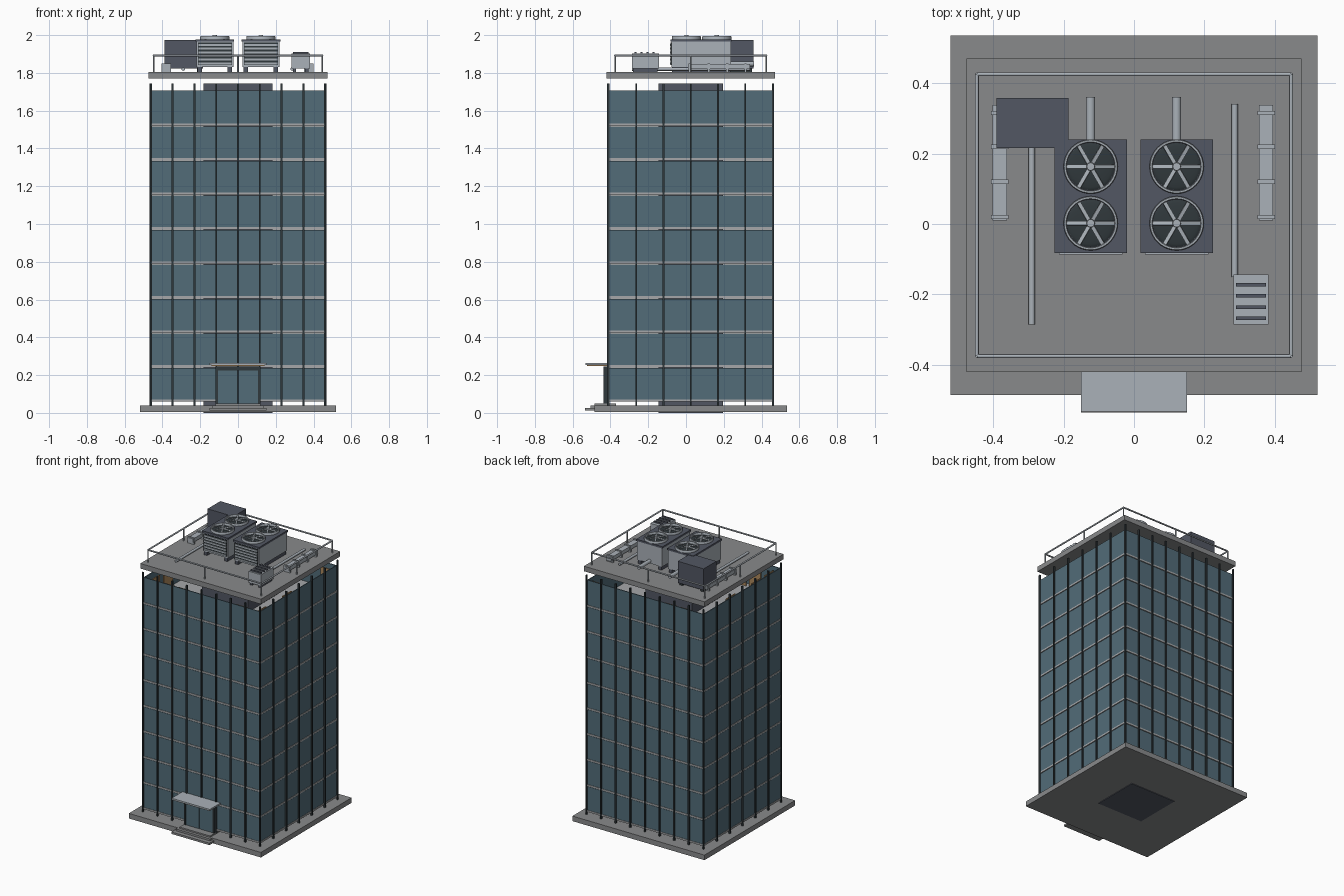
import bpy, bmesh, math, random
from mathutils import Vector, Matrix

if "Cube" in bpy.data.objects:
    bpy.data.objects.remove(bpy.data.objects["Cube"])

random.seed(4)
CY = 0.025                      # tower centre in y
HX, HY = 0.459, 0.433           # half size of the glass faces
Z0, PITCH, FLOORS = 0.068, 0.1825, 9


def mat(name, r, g, b):
    m = bpy.data.materials.new(name)
    m.diffuse_color = (r, g, b, 1)
    m.use_nodes = True
    m.node_tree.nodes["Principled BSDF"].inputs["Base Color"].default_value = m.diffuse_color
    return m


CONCRETE = mat("concrete", 0.25, 0.255, 0.26)
GLASS = mat("blue_glass", 0.085, 0.15, 0.19)
FRAME = mat("dark_frame", 0.03, 0.04, 0.045)
METAL = mat("light_metal", 0.40, 0.44, 0.48)
DARK = mat("dark_metal", 0.085, 0.095, 0.125)
LEDGE = mat("floor_grey", 0.38, 0.39, 0.40)
WARM = mat("warm_panel", 0.42, 0.25, 0.11)


def finish(name, bm, material, smooth=False):
    me = bpy.data.meshes.new(name)
    bm.to_mesh(me)
    bm.free()
    ob = bpy.data.objects.new(name, me)
    bpy.context.collection.objects.link(ob)
    me.materials.append(material)
    if smooth:
        bpy.context.view_layer.objects.active = ob
        ob.select_set(True)
        bpy.ops.object.shade_smooth_by_angle(angle=math.radians(40))
        ob.select_set(False)
    return ob


def boxes(name, material, items):
    """Each item: x0, x1, y0, y1, z0, z1"""
    bm = bmesh.new()
    for x0, x1, y0, y1, z0, z1 in items:
        m = Matrix.Translation(((x0 + x1) / 2, (y0 + y1) / 2, (z0 + z1) / 2)) \
            @ Matrix.Diagonal((x1 - x0, y1 - y0, z1 - z0, 1))
        bmesh.ops.create_cube(bm, size=1, matrix=m)
    return finish(name, bm, material)


def rods(name, material, items, sides=12):
    """Each item: start, end, radius"""
    bm = bmesh.new()
    for a, b, r in items:
        a, b = Vector(a), Vector(b)
        d = b - a
        m = Matrix.Translation((a + b) / 2) @ d.to_track_quat('Z', 'Y').to_matrix().to_4x4()
        bmesh.ops.create_cone(bm, cap_ends=True, segments=sides, radius1=r, radius2=r,
                              depth=d.length, matrix=m)
    return finish(name, bm, material, True)


def block(hx, hy, z0, z1):
    return (-hx, hx, CY - hy, CY + hy, z0, z1)


def walls(hx, hy, z0, z1, t):
    """Four thin walls around the tower"""
    return [(-hx, hx, CY - hy, CY - hy + t, z0, z1), (-hx, hx, CY + hy - t, CY + hy, z0, z1),
            (-hx, -hx + t, CY - hy + t, CY + hy - t, z0, z1),
            (hx - t, hx, CY - hy + t, CY + hy - t, z0, z1)]


# base, core and roof slabs
boxes("base_slab", CONCRETE, [block(0.52, 0.51, 0.004, 0.04)])
boxes("core", DARK, [block(0.182, 0.17, 0, 1.743)])
boxes("roof_slab", CONCRETE, [block(0.475, 0.445, 1.77, 1.806)])

# floors and glass
boxes("floor_slabs", LEDGE,
      [block(HX + 0.003, HY + 0.003, Z0 + i * PITCH - 0.009, Z0 + i * PITCH + 0.003)
       for i in range(FLOORS)])
glass = []
for i in range(FLOORS):
    z = Z0 + i * PITCH
    glass += walls(HX, HY, z + 0.003, z + PITCH - (0.012 if i < FLOORS - 1 else 0.043 - 0.04), 0.006)
boxes("glass_panels", GLASS, glass)

# mullions: 8 bays across the front, 6 along the sides
posts = []
for s in (-1, 1):
    for k in range(9):
        x, y = -0.461 + k * 0.922 / 8, CY + s * (HY + 0.003)
        posts.append((x - 0.005, x + 0.005, y - 0.006, y + 0.006, 0.04, 1.744))
    for k in range(1, 6):
        x, y = s * (HX + 0.003), CY - HY + k * 2 * HY / 6
        posts.append((x - 0.006, x + 0.006, y - 0.005, y + 0.005, 0.04, 1.744))
boxes("mullions", FRAME, posts)

# warm interior panels standing behind some of the windows
panels = []
for i in range(FLOORS):
    z0, z1 = Z0 + i * PITCH + 0.003, Z0 + i * PITCH + 0.160
    for s in (-1, 1):
        for k in range(8):
            if random.random() < 0.4:
                x, y = -0.403 + k * 0.1152, CY + s * (HY - 0.04)
                panels.append((x - 0.045, x + 0.045, y - 0.004, y + 0.004, z0, z1))
        for k in range(6):
            if random.random() < 0.4:
                x, y = s * (HX - 0.04), CY - 0.36 + k * 0.144
                panels.append((x - 0.004, x + 0.004, y - 0.05, y + 0.05, z0, z1))
boxes("interior_panels", WARM, panels)

# entrance
boxes("canopy", METAL, [(-0.15, 0.15, -0.532, -0.41, 0.254, 0.265)])
boxes("canopy_trim", WARM, [(-0.14, 0.14, -0.525, -0.415, 0.249, 0.254)])
boxes("entrance_steps", CONCRETE, [(-0.15, 0.15, -0.535, -0.45, 0.012, 0.026),
                                   (-0.135, 0.135, -0.505, -0.43, 0.026, 0.04),
                                   (-0.12, 0.12, -0.485, -0.37, 0.04, 0.05)])
boxes("entrance_doors", GLASS, [(-0.105, -0.002, -0.435, -0.430, 0.05, 0.225),
                                (0.002, 0.105, -0.435, -0.430, 0.05, 0.225)])
boxes("entrance_frame", FRAME, [(s * 0.112 - 0.006, s * 0.112 + 0.006, -0.438, -0.412, 0.04, 0.245)
                                for s in (-1, 1)]
      + [(-0.118, 0.118, -0.436, -0.412, 0.225, 0.245)])

# roof railing
RX, RY, RZ = 0.446, 0.400, 1.893
corner = [(-RX, CY - RY), (RX, CY - RY), (RX, CY + RY), (-RX, CY + RY)]
rail = []
for i, (x, y) in enumerate(corner):
    u, v = corner[(i + 1) % 4]
    rail.append(((x, y, RZ), (u, v, RZ), 0.0055))
    for px, py in ((x, y), ((x + u) / 2, (y + v) / 2)):
        rail.append(((px, py, 1.806), (px, py, RZ), 0.0045))
rods("roof_railing", METAL, rail)

# two cooling units with louvres, feet and twin fans
for n, cx in (("left", -0.123), ("right", 0.121)):
    boxes(n + "_cooler_body", METAL, [(cx - 0.098, cx + 0.098, -0.078, 0.237, 1.832, 1.97)])
    boxes(n + "_cooler_lid", DARK, [(cx - 0.103, cx + 0.103, -0.083, 0.24, 1.965, 1.978)])
    boxes(n + "_cooler_feet", DARK, [(cx + s * 0.08 - 0.012, cx + s * 0.08 + 0.012, -0.075, 0.235,
                                      1.806, 1.832) for s in (-1, 1)])
    boxes(n + "_cooler_louvre_back", FRAME, [(cx - 0.09, cx + 0.09, -0.081, -0.077, 1.842, 1.96)])
    boxes(n + "_cooler_louvres", METAL, [(cx - 0.09, cx + 0.09, -0.086, -0.078, z, z + 0.011)
                                         for z in [1.845 + k * 0.0195 for k in range(6)]])
    rods(n + "_cooler_pipe", METAL, [((cx, 0.23, 1.848), (cx, 0.36, 1.848), 0.013)], 16)
    for m, cy in (("front", 0.002), ("back", 0.163)):
        # ring, profile spun around the fan axis
        bm = bmesh.new()
        prof = [(0.068, 1.976), (0.077, 1.976), (0.077, 1.991), (0.075, 1.994),
                (0.070, 1.994), (0.068, 1.991)]
        vs = [bm.verts.new((cx + r, cy, z)) for r, z in prof]
        es = [bm.edges.new((vs[i], vs[(i + 1) % 6])) for i in range(6)]
        bmesh.ops.spin(bm, geom=vs + es, cent=(cx, cy, 0), axis=(0, 0, 1),
                       angle=math.tau, steps=40, use_merge=True)
        bmesh.ops.remove_doubles(bm, verts=bm.verts, dist=1e-5)
        bmesh.ops.recalc_face_normals(bm, faces=bm.faces)
        finish(f"{n}_{m}_fan_ring", bm, METAL, True)
        # dark dome under the blades
        bm = bmesh.new()
        bmesh.ops.create_uvsphere(bm, u_segments=32, v_segments=12, radius=0.068,
                                  matrix=Matrix.Translation((cx, cy, 1.977)) @ Matrix.Diagonal((1, 1, 0.1, 1)))
        finish(f"{n}_{m}_fan_dome", bm, FRAME, True)
        # blades and hub
        bm = bmesh.new()
        for k in range(6):
            m4 = Matrix.Translation((cx, cy, 1.988)) @ Matrix.Rotation(k * math.pi / 3, 4, 'Z') \
                @ Matrix.Translation((0.04, 0, 0)) @ Matrix.Rotation(0.25, 4, 'X') \
                @ Matrix.Diagonal((0.058, 0.011, 0.004, 1))
            bmesh.ops.create_cube(bm, size=1, matrix=m4)
        bmesh.ops.create_cone(bm, cap_ends=True, segments=16, radius1=0.013, radius2=0.011,
                              depth=0.02, matrix=Matrix.Translation((cx, cy, 1.99)))
        finish(f"{n}_{m}_fan_blades", bm, METAL)

# plant box at the back left
boxes("plant_box", DARK, [(-0.39, -0.186, 0.215, 0.358, 1.822, 1.975)])
boxes("plant_box_feet", FRAME, [(x - 0.012, x + 0.012, 0.225, 0.35, 1.806, 1.822) for x in (-0.37, -0.206)])

# small vent box with top slots
boxes("vent_box", METAL, [(0.283, 0.381, -0.285, -0.143, 1.822, 1.902)])
boxes("vent_feet", DARK, [(x - 0.008, x + 0.008, -0.28, -0.15, 1.806, 1.822) for x in (0.3, 0.364)])
boxes("vent_slots", DARK, [(0.29, 0.374, y - 0.005, y + 0.005, 1.902, 1.911)
                           for y in (-0.268, -0.236, -0.204, -0.172)])

# roof pipes and cable trays with straps
rods("roof_pipes", METAL, [((-0.29, -0.285, 1.82), (-0.29, 0.22, 1.82), 0.009),
                           ((0.286, -0.15, 1.82), (0.286, 0.34, 1.82), 0.009)])
for n, x in (("left", -0.381), ("right", 0.375)):
    boxes(n + "_duct", METAL, [(x - 0.02, x + 0.02, 0.01, 0.338, 1.82, 1.846)])
    boxes(n + "_duct_straps", METAL, [(x - 0.025, x + 0.025, y - 0.006, y + 0.006, 1.806, 1.851)
                                      for y in (0.02, 0.12, 0.219, 0.315)])
